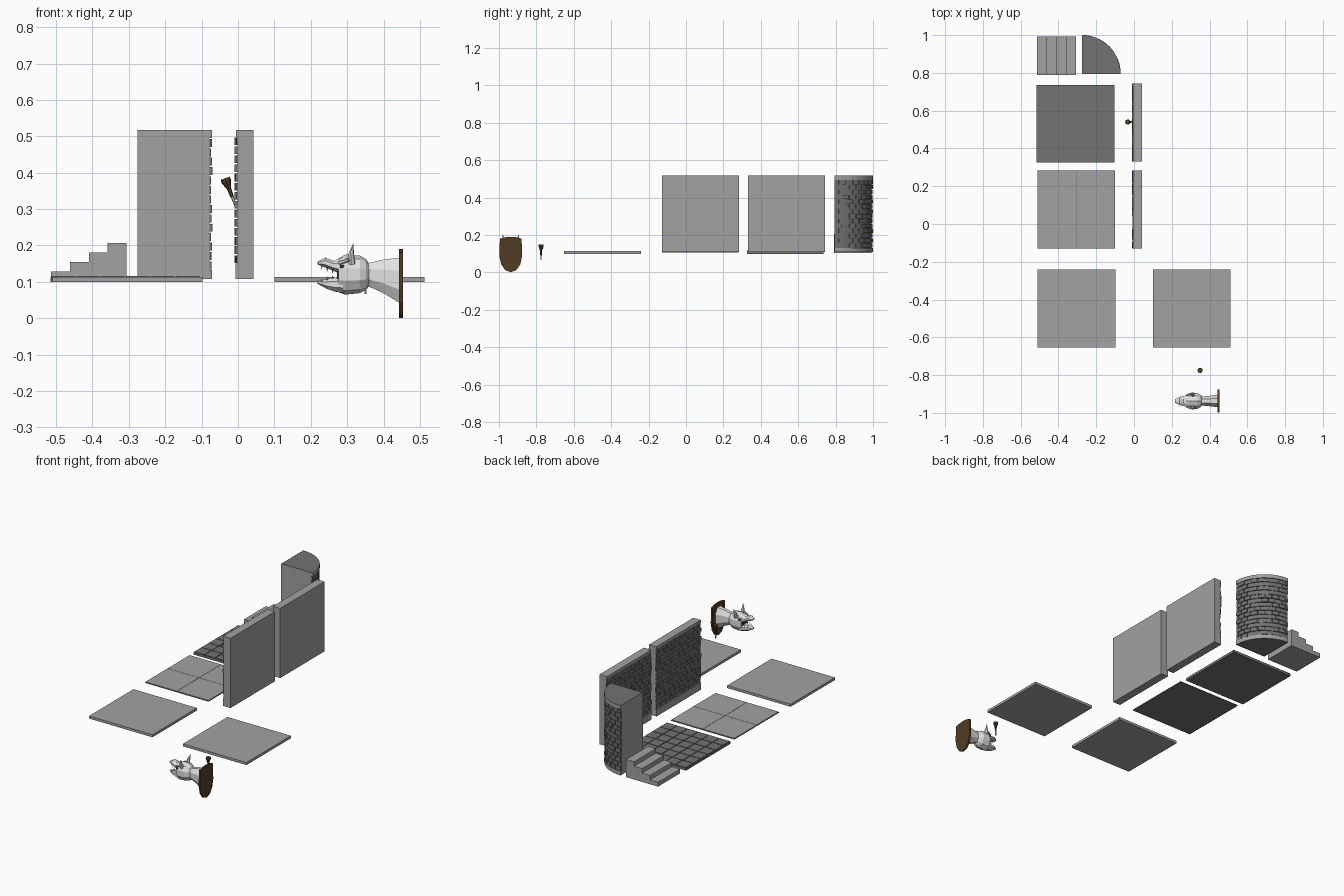
import bpy, bmesh, math, random
from mathutils import Vector, Matrix

if "Cube" in bpy.data.objects:
    bpy.data.objects.remove(bpy.data.objects["Cube"])

random.seed(4)


def mat(name, rgb):
    m = bpy.data.materials.new(name)
    m.diffuse_color = (*rgb, 1)
    m.use_nodes = True
    m.node_tree.nodes["Principled BSDF"].inputs["Base Color"].default_value = m.diffuse_color
    return m


STONE = mat("light_stone", (0.36, 0.36, 0.36))
DARK = mat("dark_stone", (0.17, 0.17, 0.17))
WOOD = mat("dark_wood", (0.085, 0.045, 0.02))
BONE = mat("bone", (0.75, 0.75, 0.74))
BLACK = mat("dark_mouth", (0.03, 0.03, 0.03))


def finish(name, bm, *mats):
    bmesh.ops.recalc_face_normals(bm, faces=bm.faces[:])
    me = bpy.data.meshes.new(name)
    bm.to_mesh(me)
    bm.free()
    for m in mats:
        me.materials.append(m)
    ob = bpy.data.objects.new(name, me)
    bpy.context.collection.objects.link(ob)
    return ob


def box(bm, lo, hi):
    lo, hi = Vector(lo), Vector(hi)
    bmesh.ops.create_cube(bm, size=1, matrix=Matrix.Translation((lo + hi) / 2)
                          @ Matrix.Diagonal((*(hi - lo), 1)))


def prism(bm, pts, offset):
    """Extrude a closed outline along an offset."""
    a = [bm.verts.new(p) for p in pts]
    b = [bm.verts.new(Vector(p) + Vector(offset)) for p in pts]
    faces = [bm.faces.new(a), bm.faces.new(b[::-1])]
    for i in range(len(a)):
        j = (i + 1) % len(a)
        faces.append(bm.faces.new((a[i], a[j], b[j], b[i])))
    return faces


def loft(bm, stations, n=8, yc=0.0):
    """Rings along x: (x, z_low, z_high, half_width)."""
    rings = []
    for x, z0, z1, w in stations:
        rings.append([bm.verts.new((
            x, yc + w * math.cos(math.tau * (i + 0.5) / n) * 1.06,
            (z0 + z1) / 2 + (z1 - z0) / 2 * math.sin(math.tau * (i + 0.5) / n) * 1.06))
            for i in range(n)])
    for r, s in zip(rings, rings[1:]):
        for i in range(n):
            bm.faces.new((r[i], r[(i + 1) % n], s[(i + 1) % n], s[i]))
    bm.faces.new(rings[0])
    bm.faces.new(rings[-1][::-1])


def spike(bm, base, tip, r1, r2=0.0, n=6):
    base, tip = Vector(base), Vector(tip)
    d = tip - base
    rot = d.to_track_quat('Z', 'Y').to_matrix().to_4x4()
    bmesh.ops.create_cone(bm, cap_ends=True, segments=n, radius1=r1, radius2=r2,
                          depth=d.length, matrix=Matrix.Translation((base + tip) / 2) @ rot)


# Plain floor slabs
for side, x0 in (("left", -0.51), ("right", 0.1)):
    bm = bmesh.new()
    box(bm, (x0, -0.653, 0.099), (x0 + 0.412, -0.241, 0.114))
    finish("plain_floor_" + side, bm, STONE)


# Tiled floors: dark base with separate tiles on top
def tiled_floor(name, x0, y0, z0, z1, count, gap, depth, tile):
    bm = bmesh.new()
    box(bm, (x0, y0, z0), (x0 + 0.411, y0 + 0.411, z1 - depth))
    finish(name + "_base", bm, DARK)
    bm = bmesh.new()
    s = 0.411 / count
    for i in range(count):
        for j in range(count):
            x, y = x0 + i * s, y0 + j * s
            box(bm, (x + gap, y + gap, z1 - depth - 0.001), (x + s - gap, y + s - gap, z1))
    finish(name + "_tiles", bm, tile)


tiled_floor("large_tile_floor", -0.512, -0.129, 0.107, 0.114, 2, 0.0008, 0.003, STONE)
tiled_floor("small_tile_floor", -0.515, 0.325, 0.099, 0.116, 6, 0.002, 0.004, DARK)

# Staircase: stepped outline extruded along y
steps = [(-0.514, 0.79, 0.103)]
for i in range(4):
    z = 0.129 + i * 0.026
    steps += [(-0.514 + i * 0.052, 0.79, z), (-0.514 + (i + 1) * 0.052, 0.79, z)]
steps.append((-0.306, 0.79, 0.103))
bm = bmesh.new()
prism(bm, steps, (0, 0.203, 0))
finish("staircase", bm, STONE)

# Two straight walls with bricks on the -x side
for label, y0 in (("front", -0.129), ("rear", 0.331)):
    y1 = y0 + 0.412
    bm = bmesh.new()
    box(bm, (0.0, y0, 0.108), (0.042, y1, 0.517))
    box(bm, (-0.007, y0, 0.108), (0.001, y1, 0.15))
    box(bm, (-0.006, y0, 0.499), (0.001, y1, 0.517))
    finish(label + "_wall", bm, STONE)
    bm = bmesh.new()
    box(bm, (-0.001, y0 + 0.001, 0.15), (0.001, y1 - 0.001, 0.499))
    rows, h = 14, 0.349 / 14
    for r in range(rows):
        y = y0 - (0.021 if r % 2 else 0)
        while y < y1 - 0.005:
            w = random.uniform(0.036, 0.048)
            a, b = max(y, y0), min(y + w - 0.004, y1)
            if b - a > 0.004:
                box(bm, (-random.uniform(0.004, 0.01), a, 0.15 + r * h + 0.002),
                    (0.0, b, 0.15 + (r + 1) * h - 0.002))
            y += w
    finish(label + "_wall_bricks", bm, DARK)

# Quarter-round corner wall: bands, core and curved bricks
CX, CY = -0.276, 0.795


def polar(r, a, z):
    return (CX + r * math.cos(a), CY + r * math.sin(a), z)


bm = bmesh.new()
for r, z0, z1 in ((0.205, 0.108, 0.132), (0.198, 0.132, 0.495), (0.205, 0.495, 0.517)):
    arc = [(CX, CY, z0)] + [polar(r, math.pi / 2 * i / 16, z0) for i in range(17)]
    for f in prism(bm, arc, (0, 0, z1 - z0)):
        f.normal_update()
        curved = abs(f.normal.x) > 0.01 and abs(f.normal.y) > 0.01
        f.material_index = int(abs(f.normal.z) > 0.9 or (curved and r < 0.2))
finish("corner_wall", bm, STONE, DARK)
bm = bmesh.new()
rows, h = 14, 0.363 / 14
for r in range(rows):
    for k in range(9):
        s = math.pi / 2 / 8
        a = max(0, (k - 0.5 * (r % 2)) * s + 0.01)
        b = min(math.pi / 2, (k + 1 - 0.5 * (r % 2)) * s - 0.01)
        if b - a < 0.03:
            continue
        z, R = 0.132 + r * h + 0.002, random.uniform(0.201, 0.206)
        prism(bm, [polar(0.194, a, z), polar(R, a, z), polar(R, (a + b) / 2, z),
                   polar(R, b, z), polar(0.194, b, z)], (0, 0, h - 0.004))
finish("corner_wall_bricks", bm, DARK)


# Torches: flared wooden head on a thin pale handle
def torch(name, base, direction):
    b, d = Vector(base), Vector(direction).normalized()
    bm = bmesh.new()
    spike(bm, b, b + d * 0.03, 0.003, 0.004)
    finish(name + "_handle", bm, BONE)
    bm = bmesh.new()
    spike(bm, b + d * 0.028, b + d * 0.055, 0.005, 0.006)
    spike(bm, b + d * 0.052, b + d * 0.074, 0.006, 0.014, 8)
    spike(bm, b + d * 0.074, b + d * 0.083, 0.014, 0.013, 8)
    finish(name + "_head", bm, WOOD)


torch("wall_torch", (-0.006, 0.54, 0.307), (-0.029, 0, 0.077))
torch("loose_torch", (0.35, -0.775, 0.066), (0, 0, 1))

# Shield-shaped plaque
YC = -0.937
half = [(0.03, 0.188), (0.058, 0.18), (0.061, 0.09), (0.052, 0.045), (0.03, 0.012)]
outline = [(0, 0.19)] + half + [(0, 0.001)] + [(-y, z) for y, z in reversed(half)]
bm = bmesh.new()
prism(bm, [(0.443, YC + y, z) for y, z in outline], (0.01, 0, 0))
finish("plaque", bm, WOOD)

# Mounted beast head: neck, skull, jaws
bm = bmesh.new()
loft(bm, [(0.345, 0.088, 0.15, 0.024), (0.365, 0.084, 0.154, 0.025),
          (0.40, 0.068, 0.162, 0.028), (0.445, 0.04, 0.168, 0.034)], 8, YC)
finish("neck", bm, BONE)
bm = bmesh.new()
loft(bm, [(0.276, 0.074, 0.162, 0.033), (0.295, 0.068, 0.172, 0.041),
          (0.335, 0.072, 0.169, 0.041), (0.352, 0.08, 0.16, 0.033),
          (0.36, 0.09, 0.148, 0.024)], 10, YC)
finish("skull", bm, BONE)
bm = bmesh.new()
loft(bm, [(0.218, 0.148, 0.156, 0.01), (0.24, 0.139, 0.167, 0.022),
          (0.263, 0.13, 0.158, 0.027), (0.288, 0.118, 0.168, 0.034)], 8, YC)
finish("upper_jaw", bm, BONE)
bm = bmesh.new()
loft(bm, [(0.218, 0.095, 0.103, 0.008), (0.243, 0.081, 0.108, 0.018),
          (0.265, 0.073, 0.113, 0.024), (0.288, 0.069, 0.118, 0.032)], 8, YC)
finish("lower_jaw", bm, BONE)

# Dark throat between the jaws
bm = bmesh.new()
box(bm, (0.272, YC - 0.022, 0.108), (0.278, YC + 0.022, 0.128))
finish("throat", bm, BLACK)

# Horns, brows, teeth and eyes on both sides
bm, eyes = bmesh.new(), bmesh.new()
for s in (-1, 1):
    spike(bm, (0.312, YC + s * 0.028, 0.15), (0.311, YC + s * 0.037, 0.178), 0.011, 0.008)
    spike(bm, (0.311, YC + s * 0.037, 0.176), (0.317, YC + s * 0.045, 0.206), 0.008)
    spike(bm, (0.278, YC + s * 0.03, 0.152), (0.305, YC + s * 0.042, 0.16), 0.006, 0.004)
    for x, w, zu, zl in ((0.23, 0.011, 0.147, 0.1), (0.245, 0.017, 0.14, 0.105),
                         (0.26, 0.021, 0.134, 0.109)):
        spike(bm, (x, YC + s * w, zu), (x, YC + s * w, zu - 0.013), 0.003, 0, 4)
        spike(bm, (x, YC + s * w, zl), (x, YC + s * w, zl + 0.01), 0.003, 0, 4)
    box(eyes, (0.28, YC + s * 0.034 - 0.003, 0.138), (0.291, YC + s * 0.034 + 0.003, 0.146))
finish("horns_and_teeth", bm, BONE)
finish("eyes", eyes, BLACK)
